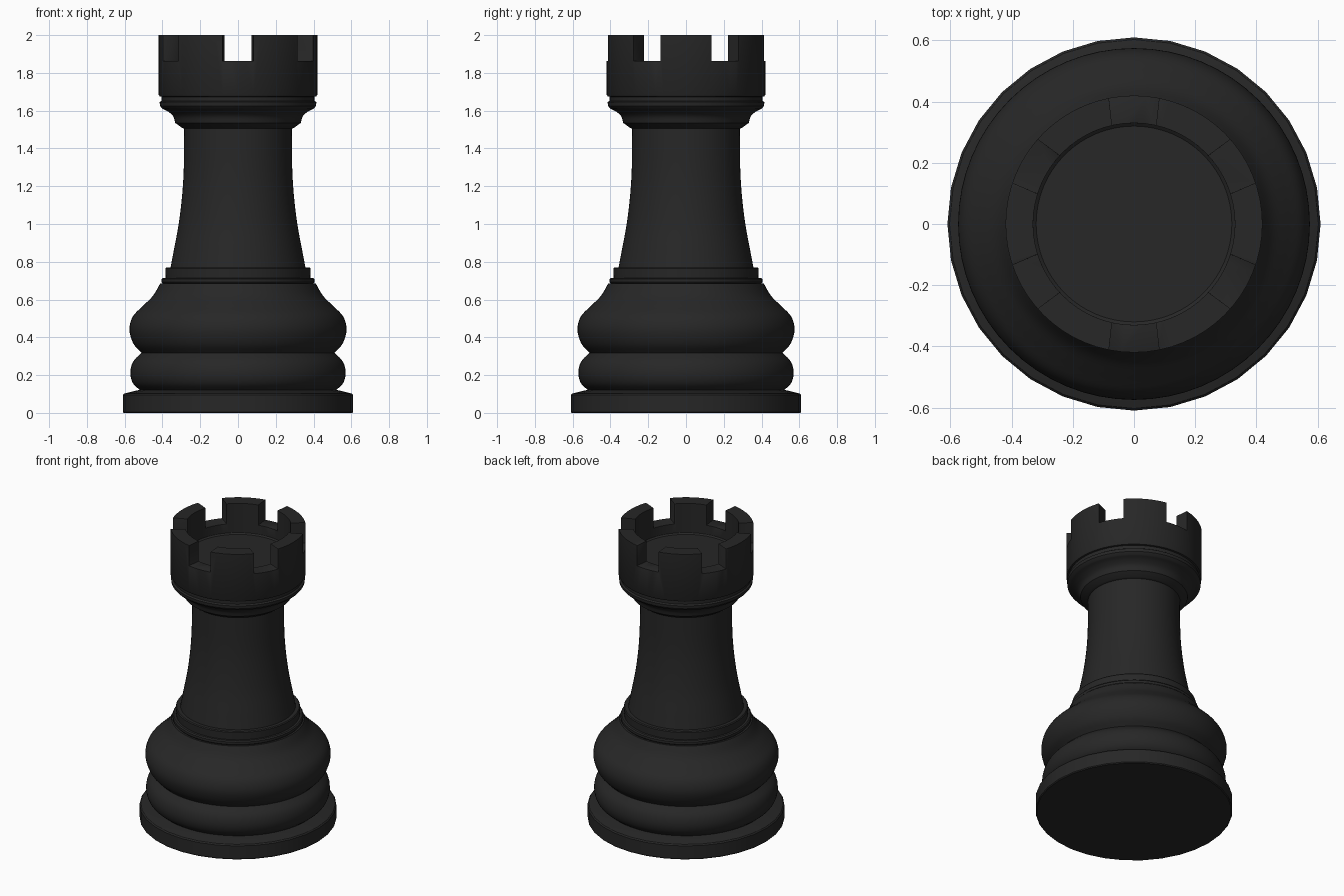
import bpy, bmesh, math
from mathutils import Vector

if "Cube" in bpy.data.objects:
    bpy.data.objects.remove(bpy.data.objects["Cube"])

dark = bpy.data.materials.new("dark_finish")
dark.diffuse_color = (0.02, 0.02, 0.02, 1)
dark.use_nodes = True
dark.node_tree.nodes["Principled BSDF"].inputs["Base Color"].default_value = dark.diffuse_color


def smooth_curve(pts, steps=4):
    """Catmull-Rom curve through (radius, height) points."""
    p = [Vector(q) for q in pts]
    p = [2 * p[0] - p[1]] + p + [2 * p[-1] - p[-2]]
    out = []
    for a, b, c, d in zip(p, p[1:], p[2:], p[3:]):
        for i in range(steps):
            t = i / steps
            out.append(0.5 * (2 * b + (c - a) * t + (2 * a - 5 * b + 4 * c - d) * t * t
                              + (3 * b - a - 3 * c + d) * t ** 3))
    return [tuple(v) for v in out] + [tuple(pts[-1])]


def make_object(name, bm):
    bmesh.ops.recalc_face_normals(bm, faces=bm.faces)
    mesh = bpy.data.meshes.new(name)
    bm.to_mesh(mesh)
    bm.free()
    obj = bpy.data.objects.new(name, mesh)
    bpy.context.collection.objects.link(obj)
    return obj


def shade(obj, angle=35):
    bpy.ops.object.select_all(action='DESELECT')
    obj.select_set(True)
    bpy.context.view_layer.objects.active = obj
    bpy.ops.object.shade_smooth_by_angle(angle=math.radians(angle))


def lathe(name, profile, sides=64):
    """Closed solid of revolution, flat-capped at both ends."""
    bm = bmesh.new()
    rings = []
    for r, z in profile:
        rings.append([bm.verts.new((r * math.cos(2 * math.pi * i / sides),
                                    r * math.sin(2 * math.pi * i / sides), z))
                      for i in range(sides)])
    for lo, hi in zip(rings, rings[1:]):
        for i in range(sides):
            j = (i + 1) % sides
            bm.faces.new((lo[i], lo[j], hi[j], hi[i]))
    bm.faces.new(rings[0][::-1])
    bm.faces.new(rings[-1])
    obj = make_object(name, bm)
    obj.data.materials.append(dark)
    shade(obj)
    return obj


# Foot disc and the two swelling rings above it
lathe("base_disc", [(0.605, 0), (0.61, 0.006), (0.61, 0.094), (0.603, 0.102),
                    (0.53, 0.12), (0.50, 0.122)], 32)
lathe("lower_ring", smooth_curve([(0.515, 0.118), (0.555, 0.155), (0.57, 0.21),
                                  (0.556, 0.27), (0.512, 0.318)]))
lathe("upper_bulge", smooth_curve([(0.508, 0.315), (0.553, 0.365), (0.575, 0.44),
                                   (0.557, 0.51), (0.505, 0.565), (0.45, 0.62), (0.412, 0.685)]))

# Thin stepped bands at the foot of the shaft
lathe("lower_band", [(0.395, 0.68), (0.405, 0.692), (0.405, 0.708), (0.398, 0.715)])
lathe("upper_band", [(0.383, 0.71), (0.385, 0.765), (0.38, 0.771)])

# Tapering shaft
lathe("shaft", smooth_curve([(0.358, 0.765), (0.338, 0.87), (0.314, 1.0), (0.296, 1.15),
                             (0.287, 1.3), (0.285, 1.53)]))

# Flared collar under the head
lathe("collar", [(0.285, 1.505), (0.298, 1.51), (0.325, 1.53)]
      + smooth_curve([(0.332, 1.535), (0.343, 1.57), (0.37, 1.595), (0.40, 1.61)])
      + [(0.413, 1.625), (0.415, 1.645), (0.405, 1.652), (0.405, 1.69)])

# Hollow head
head = lathe("head", [(0.40, 1.672), (0.415, 1.676), (0.42, 1.685), (0.42, 2.0), (0.33, 2.0),
                      (0.33, 1.80), (0.32, 1.792)])

# Six tapered cutters for the battlement gaps
bm = bmesh.new()
for k in range(6):
    a = math.radians(30 + 60 * k)
    out, side = Vector((math.cos(a), math.sin(a), 0)), Vector((-math.sin(a), math.cos(a), 0))
    corners = [(0.26, -0.065), (0.50, -0.092), (0.50, 0.092), (0.26, 0.065)]
    lo, hi = [[bm.verts.new(out * d + side * w + Vector((0, 0, z))) for d, w in corners]
              for z in (1.862, 2.1)]
    bm.faces.new(lo[::-1])
    bm.faces.new(hi)
    for i in range(4):
        j = (i + 1) % 4
        bm.faces.new((lo[i], lo[j], hi[j], hi[i]))
cutter = make_object("gap_cutter", bm)
cutter.hide_render = True

# Cut the gaps, soften the edges, then apply and remove the helper
cut = head.modifiers.new("gaps", 'BOOLEAN')
cut.operation, cut.object, cut.solver = 'DIFFERENCE', cutter, 'EXACT'
bev = head.modifiers.new("soft_edges", 'BEVEL')
bev.width, bev.segments, bev.limit_method = 0.01, 2, 'ANGLE'
bev.angle_limit = math.radians(50)
bpy.context.view_layer.objects.active = head
for m in ("gaps", "soft_edges"):
    bpy.ops.object.modifier_apply(modifier=m)
bpy.data.objects.remove(cutter)
shade(head)
